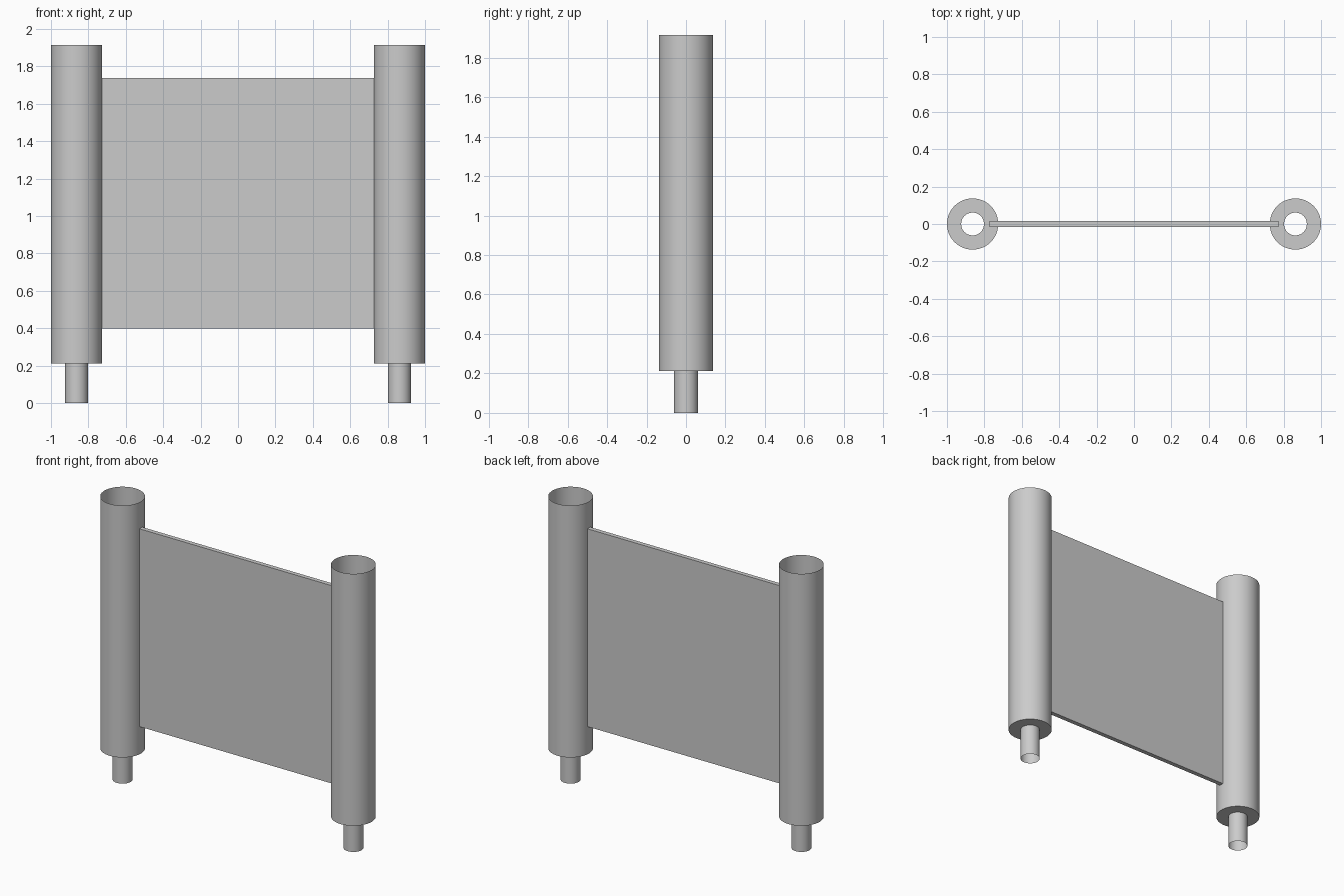
import bpy, bmesh, math

if "Cube" in bpy.data.objects:
    bpy.data.objects.remove(bpy.data.objects["Cube"])

SIDES = 48
ROLLER_X = 0.863
# Stepped roller profile (radius, height): open stub, shoulder, open-topped barrel
PROFILE = [(0.061, 0.0), (0.061, 0.212), (0.137, 0.212), (0.137, 1.915)]


def finish(name, bm, location):
    mesh = bpy.data.meshes.new(name)
    bm.to_mesh(mesh)
    bm.free()
    obj = bpy.data.objects.new(name, mesh)
    obj.location = location
    bpy.context.collection.objects.link(obj)
    return obj


def make_roller(name, x):
    bm = bmesh.new()
    rings = []
    for radius, z in PROFILE:
        angles = [2 * math.pi * i / SIDES for i in range(SIDES)]
        rings.append([bm.verts.new((radius * math.cos(a), radius * math.sin(a), z))
                      for a in angles])
    for low, high in zip(rings, rings[1:]):
        for i in range(SIDES):
            j = (i + 1) % SIDES
            bm.faces.new((low[i], low[j], high[j], high[i]))
    obj = finish(name, bm, (x, 0, 0))
    # Smooth walls, crisp shoulder
    bpy.ops.object.select_all(action='DESELECT')
    obj.select_set(True)
    bpy.context.view_layer.objects.active = obj
    bpy.ops.object.shade_smooth_by_angle(angle=math.radians(30))


# Two rollers
make_roller("left_roller", -ROLLER_X)
make_roller("right_roller", ROLLER_X)

# Thin sheet whose ends run just inside the barrels
bm = bmesh.new()
bmesh.ops.create_cube(bm, size=1)
bmesh.ops.scale(bm, vec=(1.545, 0.03, 1.337), verts=bm.verts)
finish("sheet", bm, (0, 0, 1.068))
